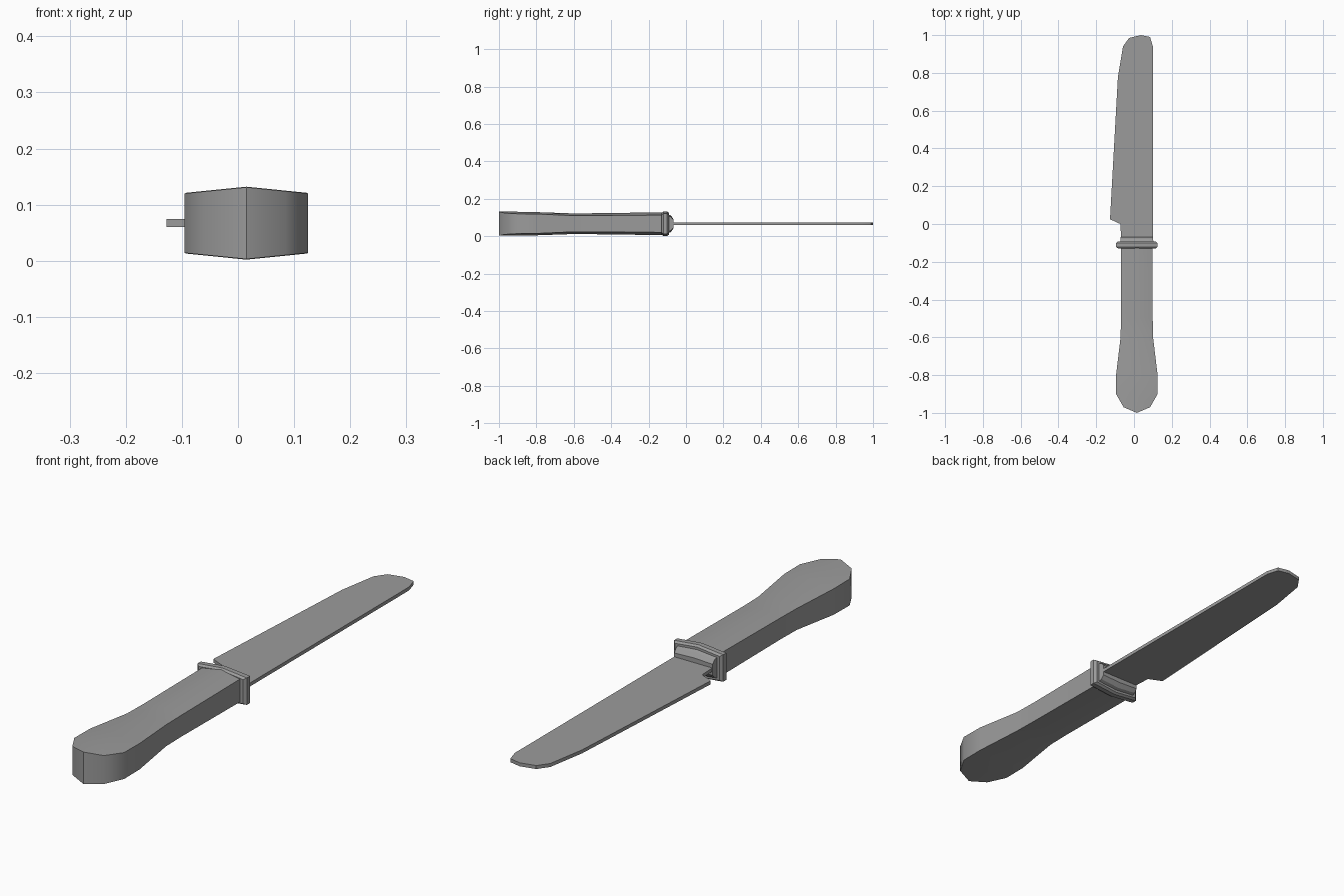
import bpy
import bmesh
from math import radians

cube = bpy.data.objects.get("Cube")
if cube:
    bpy.data.objects.remove(cube, do_unlink=True)

MID_X, MID_Z = 0.015, 0.067

steel = bpy.data.materials.new("grey steel")
GREY = (0.33, 0.33, 0.33, 1)
steel.diffuse_color = GREY
steel.use_nodes = True
steel.node_tree.nodes["Principled BSDF"].inputs["Base Color"].default_value = GREY


def finish(bm, name, angle):
    bmesh.ops.remove_doubles(bm, verts=bm.verts, dist=0.0005)
    bmesh.ops.recalc_face_normals(bm, faces=bm.faces)
    mesh = bpy.data.meshes.new(name)
    bm.to_mesh(mesh)
    bm.free()
    mesh.materials.append(steel)
    obj = bpy.data.objects.new(name, mesh)
    bpy.context.collection.objects.link(obj)
    bpy.ops.object.select_all(action="DESELECT")
    obj.select_set(True)
    bpy.context.view_layer.objects.active = obj
    bpy.ops.object.shade_smooth_by_angle(angle=radians(angle))
    return obj


def loft(name, stations, angle, cap_start=True):
    """Skin six-sided sections given as (y, half width, edge height, ridge height)."""
    bm = bmesh.new()
    rings = []
    for y, w, e, r in stations:
        section = [(-w, -e), (0, -r), (w, -e), (w, e), (0, r), (-w, e)]
        rings.append([bm.verts.new((MID_X + x, y, MID_Z + z)) for x, z in section])
    for a, b in zip(rings, rings[1:]):
        for i in range(6):
            j = (i + 1) % 6
            bm.faces.new((a[i], a[j], b[j], b[i]))
    if cap_start:
        bm.faces.new(rings[0])
    bm.faces.new(rings[-1])
    return finish(bm, name, angle)


# Handle: rounded butt, swollen grip and slimmer neck
loft("handle", [
    (-1.00, 0.000, 0.064, 0.064),
    (-0.97, 0.070, 0.057, 0.064),
    (-0.90, 0.110, 0.053, 0.064),
    (-0.80, 0.110, 0.052, 0.062),
    (-0.60, 0.086, 0.043, 0.055),
    (-0.50, 0.084, 0.043, 0.056),
    (-0.12, 0.084, 0.046, 0.061),
], 40, cap_start=False)

# Guard: raised band with chamfered rims
loft("guard", [
    (-0.130, 0.099, 0.048, 0.059),
    (-0.121, 0.109, 0.054, 0.065),
    (-0.101, 0.109, 0.054, 0.065),
    (-0.092, 0.099, 0.048, 0.059),
], 20)

# Collar: short stepped socket between guard and blade
loft("collar", [
    (-0.095, 0.088, 0.042, 0.050),
    (-0.080, 0.086, 0.036, 0.044),
    (-0.068, 0.085, 0.022, 0.026),
], 20)

# Blade: flat plate with a straight spine and notched heel
outline = [(0.10, -0.08), (0.10, 0.94), (0.085, 0.99), (0.037, 1.0),
           (-0.026, 0.985), (-0.058, 0.94), (-0.085, 0.78),
           (-0.127, 0.025), (-0.072, 0.0), (-0.068, -0.08)]
bm = bmesh.new()
base = bm.faces.new([bm.verts.new((x, y, MID_Z - 0.007)) for x, y in outline])
top = bmesh.ops.extrude_face_region(bm, geom=[base], use_keep_orig=True)["geom"]
bmesh.ops.translate(bm, vec=(0, 0, 0.014),
                    verts=[g for g in top if isinstance(g, bmesh.types.BMVert)])
finish(bm, "blade", 40)
